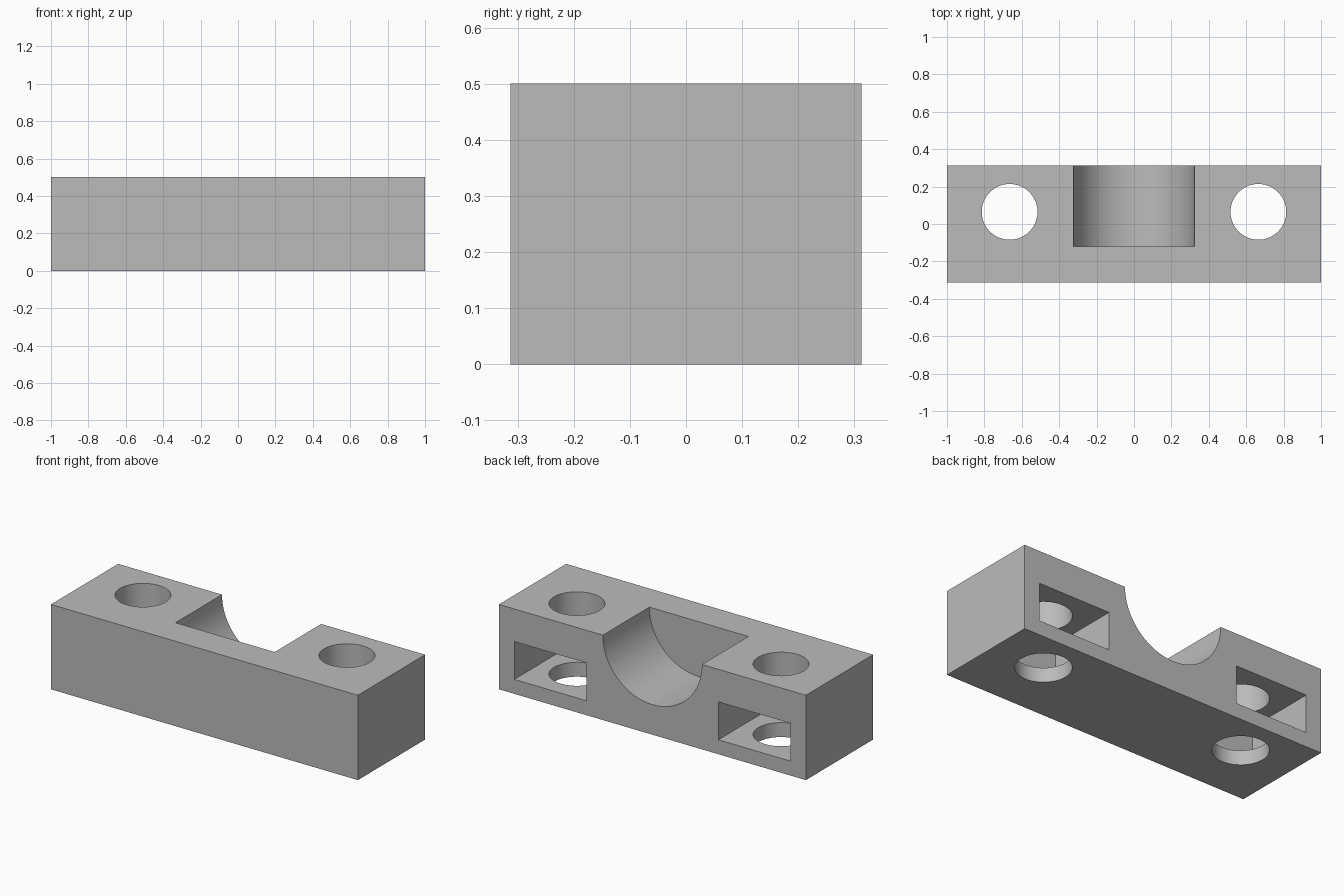
import bpy
from math import pi, radians

cube = bpy.data.objects.get("Cube")
if cube:
    bpy.data.objects.remove(cube, do_unlink=True)

# One plain grey for the whole part
grey = bpy.data.materials.new("plain grey")
grey.use_nodes = True
colour = (0.5, 0.5, 0.5, 1)
grey.diffuse_color = colour
grey.node_tree.nodes["Principled BSDF"].inputs["Base Color"].default_value = colour

HALF_DEPTH, HEIGHT = 0.3125, 0.5
POCKET_FRONT = -0.12      # where groove and nut slots end inside the block


def box(name, low, high):
    centre = [(a + b) / 2 for a, b in zip(low, high)]
    bpy.ops.mesh.primitive_cube_add(size=1, location=centre)
    ob = bpy.context.object
    ob.name = name
    ob.scale = [b - a for a, b in zip(low, high)]
    bpy.ops.object.transform_apply(location=True, rotation=True, scale=True)
    ob.data.materials.append(grey)
    return ob


def cylinder(name, radius, length, centre, rotation=(0, 0, 0)):
    bpy.ops.mesh.primitive_cylinder_add(
        vertices=72, radius=radius, depth=length, location=centre, rotation=rotation)
    ob = bpy.context.object
    ob.name = name
    bpy.ops.object.transform_apply(location=True, rotation=True, scale=True)
    ob.data.materials.append(grey)
    return ob


# Solid block
block = box("clamp_block", (-1, -HALF_DEPTH, 0), (1, HALF_DEPTH, HEIGHT))

# Half-round groove, open to the top and the back
back = HALF_DEPTH + 0.2
cutters = [cylinder("groove_cutter", 0.323, back - POCKET_FRONT,
                    (0, (back + POCKET_FRONT) / 2, HEIGHT), (pi / 2, 0, 0))]

# Bolt holes and the nut slots that cross them
for side, x in (("right", -0.665), ("left", 0.665)):
    cutters.append(cylinder(side + "_bolt_hole_cutter", 0.149, 1, (x, 0.065, 0.25)))
    cutters.append(box(side + "_nut_slot_cutter",
                       (x - 0.235, POCKET_FRONT, 0.085), (x + 0.235, back, 0.308)))

# Cut everything out of the block
bpy.ops.object.select_all(action='DESELECT')
block.select_set(True)
bpy.context.view_layer.objects.active = block
for cutter in cutters:
    cut = block.modifiers.new(cutter.name, 'BOOLEAN')
    cut.operation = 'DIFFERENCE'
    cut.solver = 'EXACT'
    cut.object = cutter
    bpy.ops.object.modifier_apply(modifier=cut.name)
for cutter in cutters:
    bpy.data.objects.remove(cutter, do_unlink=True)

bpy.ops.object.shade_smooth_by_angle(angle=radians(30))
